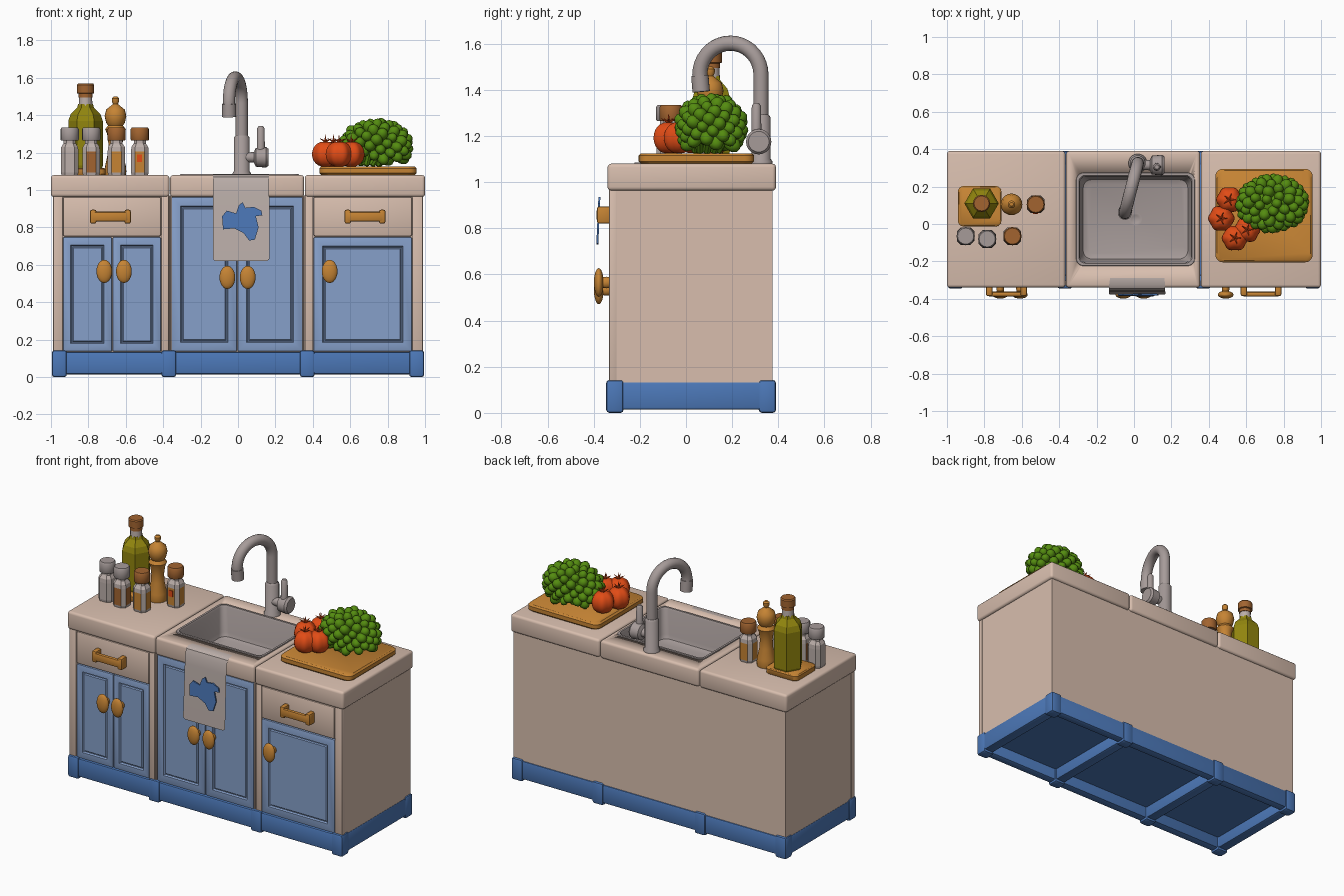
import bpy, bmesh, math, random
from mathutils import Vector, Matrix, Euler

if "Cube" in bpy.data.objects:
    bpy.data.objects.remove(bpy.data.objects["Cube"])

random.seed(4)


def colour(name, r, g, b):
    m = bpy.data.materials.new(name)
    m.diffuse_color = [((c / 255 + 0.055) / 1.055) ** 2.4 for c in (r, g, b)] + [1]
    m.use_nodes = True
    m.node_tree.nodes["Principled BSDF"].inputs["Base Color"].default_value = m.diffuse_color
    return m


CREAM = colour("cream", 216, 190, 174)
DOOR = colour("soft blue", 134, 160, 202)
BLUE = colour("deep blue", 76, 120, 184)
WOOD = colour("honey wood", 198, 132, 52)
STEEL = colour("steel grey", 166, 155, 153)
RED = colour("tomato red", 226, 76, 22)
GREEN = colour("leaf green", 84, 140, 16)
OIL = colour("olive oil", 146, 134, 14)
BROWN = colour("brown lid", 162, 100, 48)
CLOTH = colour("cloth grey", 188, 175, 170)


def make(name, bm, *mats, smooth=True):
    bmesh.ops.recalc_face_normals(bm, faces=bm.faces)
    me = bpy.data.meshes.new(name)
    bm.to_mesh(me)
    bm.free()
    ob = bpy.data.objects.new(name, me)
    bpy.context.collection.objects.link(ob)
    for m in mats:
        me.materials.append(m)
    if smooth:
        bpy.ops.object.select_all(action='DESELECT')
        ob.select_set(True)
        bpy.context.view_layer.objects.active = ob
        bpy.ops.object.shade_smooth_by_angle(angle=math.radians(40))
    return ob


def box_bm(x0, x1, y0, y1, z0, z1, bev=0.0, seg=2):
    bm = bmesh.new()
    bmesh.ops.create_cube(bm, size=1, matrix=Matrix.Translation(((x0 + x1) / 2, (y0 + y1) / 2, (z0 + z1) / 2))
                          @ Matrix.Diagonal((x1 - x0, y1 - y0, z1 - z0, 1)))
    if bev:
        bmesh.ops.bevel(bm, geom=bm.edges[:], offset=bev, segments=seg, profile=0.5, affect='EDGES')
    return bm


def box(name, x0, x1, y0, y1, z0, z1, mat, bev=0.0, seg=2):
    return make(name, box_bm(x0, x1, y0, y1, z0, z1, bev, seg), mat)


def loft(name, rings, *mats, rule=None, smooth=True):
    bm = bmesh.new()
    vs = [[bm.verts.new(p) for p in r] for r in rings]
    n = len(vs[0])
    for a, b in zip(vs, vs[1:]):
        for i in range(n):
            bm.faces.new((a[i], a[(i + 1) % n], b[(i + 1) % n], b[i]))
    bm.faces.new(vs[0][::-1])
    bm.faces.new(vs[-1])
    if rule:
        bm.normal_update()
        for f in bm.faces:
            f.material_index = rule(f.calc_center_median(), f.normal)
    return make(name, bm, *mats, smooth=smooth)


def rrect(cx, cy, hx, hy, r, z, seg=5):
    pts = []
    for k, (sx, sy) in enumerate(((1, 1), (-1, 1), (-1, -1), (1, -1))):
        for i in range(seg + 1):
            a = math.pi / 2 * (k + i / seg)
            pts.append(Vector((cx + sx * (hx - r) + r * math.cos(a), cy + sy * (hy - r) + r * math.sin(a), z)))
    return pts


def lathe(name, x, y, profile, mat, n=20, rot=None, z=0, smooth=True):
    m = Matrix.Translation((x, y, z)) @ (rot or Matrix())
    t = [2 * math.pi * i / n for i in range(n)]
    return loft(name, [[m @ Vector((r * math.cos(a), r * math.sin(a), h)) for a in t] for r, h in profile],
                mat, smooth=smooth)


# Cabinet carcass, open at the top so the basin can drop in
bm = box_bm(-0.985, 0.985, -0.315, 0.375, 0.12, 0.97)
bmesh.ops.delete(bm, geom=[f for f in bm.faces if f.calc_center_median().z > 0.96], context='FACES')
make("cabinet_body", bm, CREAM)
for i, (a, b) in enumerate(((-0.988, -0.938), (-0.41, -0.37), (-0.366, -0.358), (0.348, 0.356), (0.36, 0.402), (0.932, 0.988))):
    box(f"front_post_{i}", a, b, -0.333, -0.30, 0.12, 0.97, CREAM, 0.004)

# Blue plinth: rails, cross bars, corner feet and a recessed underside
box("plinth_underside", -0.97, 0.97, -0.32, 0.36, 0.09, 0.119, BLUE)
for y0, y1, n in ((-0.338, -0.28, "front"), (0.325, 0.382, "back")):
    box(f"plinth_rail_{n}", -0.98, 0.98, y0, y1, 0.015, 0.135, BLUE, 0.01)
for i, x in enumerate((-0.955, -0.37, 0.37, 0.955)):
    box(f"plinth_bar_{i}", x - 0.034, x + 0.034, -0.33, 0.375, 0.015, 0.134, BLUE, 0.01)
    for y0, y1, n in ((-0.346, -0.27, "front"), (0.315, 0.39, "back")):
        box(f"foot_{n}_{i}", x - 0.04, x + 0.04, y0, y1, 0, 0.143, BLUE, 0.014)


# Doors with a grooved panel
def door(name, x0, x1, z0, z1, border):
    bm = box_bm(x0, x1, -0.331, -0.30, z0, z1, 0.006)
    f = min(bm.faces, key=lambda f: f.calc_center_median().y - f.calc_area())
    for t, d in ((border, 0), (0.008, -0.01), (0.006, 0), (0.008, 0.006)):
        bmesh.ops.inset_region(bm, faces=[f], thickness=t, depth=d)
    make(name, bm, DOOR)


door("door_left_a", -0.936, -0.674, 0.137, 0.748, 0.05)
door("door_left_b", -0.67, -0.412, 0.137, 0.748, 0.05)
door("door_sink_a", -0.356, -0.006, 0.137, 0.963, 0.06)
door("door_sink_b", -0.002, 0.346, 0.137, 0.963, 0.06)
door("door_right", 0.404, 0.93, 0.137, 0.748, 0.06)

# Drawers and their bar pulls
for n, x0, x1 in (("left", -0.936, -0.412), ("right", 0.404, 0.93)):
    box(f"drawer_{n}", x0, x1, -0.334, -0.30, 0.753, 0.962, CREAM, 0.008)
    c = (x0 + x1) / 2 - (0.008 if x0 < 0 else -0.012)
    box(f"pull_bar_{n}", c - 0.1, c + 0.1, -0.388, -0.362, 0.832, 0.884, WOOD, 0.01)
    for s in (-1, 1):
        box(f"pull_end_{n}_{s}", c + s * 0.092 - 0.017, c + s * 0.092 + 0.017, -0.386, -0.325, 0.82, 0.895, WOOD, 0.01)

# Oval door knobs
for i, (x, z) in enumerate(((-0.715, 0.565), (-0.61, 0.565), (-0.057, 0.533), (0.052, 0.533), (0.49, 0.565))):
    bm = bmesh.new()
    for y, s in ((-0.378, (0.042, 0.021, 0.062)), (-0.345, (0.02, 0.035, 0.025))):
        bmesh.ops.create_uvsphere(bm, u_segments=20, v_segments=12, radius=1,
                                  matrix=Matrix.Translation((x, y, z)) @ Matrix.Diagonal((*s, 1)))
    make(f"knob_{i}", bm, WOOD)

# Worktops; the middle one is cut for the basin
box("worktop_left", -1, -0.367, -0.34, 0.39, 0.963, 1.08, CREAM, 0.016, 3)
box("worktop_right", 0.357, 1, -0.34, 0.39, 0.963, 1.08, CREAM, 0.016, 3)
top = box("worktop_middle", -0.363, 0.353, -0.34, 0.39, 0.963, 1.08, CREAM, 0.016, 3)
SX, SY = 0.008, 0.025
cutter = loft("basin_cutter", [rrect(SX, SY, 0.31, 0.242, 0.03, z) for z in (0.9, 1.2)], STEEL)
mod = top.modifiers.new("basin_hole", 'BOOLEAN')
mod.object, mod.operation, mod.solver = cutter, 'DIFFERENCE', 'EXACT'
bpy.context.view_layer.objects.active = top
bpy.ops.object.modifier_apply(modifier=mod.name)
bpy.data.objects.remove(cutter)

# Basin shell
loft("sink_basin", [rrect(SX, SY, hx, hy, r, z) for hx, hy, r, z in (
    (0.27, 0.2, 0.04, 0.86), (0.308, 0.24, 0.04, 0.9), (0.308, 0.24, 0.035, 1.078), (0.318, 0.25, 0.04, 1.078),
    (0.316, 0.248, 0.04, 1.086), (0.303, 0.235, 0.035, 1.086), (0.298, 0.23, 0.035, 1.075), (0.288, 0.22, 0.04, 0.92),
    (0.28, 0.212, 0.045, 0.895), (0.26, 0.19, 0.04, 0.885))], STEEL)
lathe("sink_drain", SX, SY, [(0.035, 0.88), (0.035, 0.889), (0.025, 0.889), (0.02, 0.886)], STEEL)


# Tap: body, swan neck, nozzle and side lever
def tube(name, pts, r, mat):
    rings = []
    for i, p in enumerate(pts):
        d = (pts[min(i + 1, len(pts) - 1)] - pts[max(i - 1, 0)]).normalized()
        u = d.cross(side).normalized()
        w = d.cross(u)
        rings.append([p + r * (math.cos(a) * u + math.sin(a) * w) for a in [math.pi * k / 8 for k in range(16)]])
    loft(name, rings, mat)


FX, FY, R = 0.02, 0.325, 0.137
out = Vector((-0.25, -0.968, 0)).normalized()
side = out.cross(Vector((0, 0, 1)))
arc = [Vector((FX, FY, 1.465)) + out * (R - R * math.cos(a)) + Vector((0, 0, R * math.sin(a)))
       for a in [math.radians(10 * k) for k in range(20)]]
tube("tap_neck", [Vector((FX, FY, 1.27))] + arc, 0.033, STEEL)
tip = (arc[-1] - arc[-2]).normalized()
tube("tap_nozzle", [arc[-1] - tip * 0.02, arc[-1] + tip * 0.05], 0.038, STEEL)
lathe("tap_body", FX, FY, [(0.05, 1.075), (0.05, 1.09), (0.042, 1.1), (0.042, 1.28), (0.033, 1.292)], STEEL)
lathe("tap_valve", FX, 0.315, [(0.025, 0), (0.028, 0.065), (0.05, 0.075), (0.055, 0.13), (0.045, 0.143)], STEEL,
      rot=Matrix.Rotation(math.pi / 2, 4, 'Y'), z=1.175)
lathe("tap_lever", 0.122, 0.305, [(0.022, 1.19), (0.02, 1.33), (0.012, 1.342)], STEEL, 12)

# Towel over the front edge with a blue whale print
rows = [(-0.29, 1.082, 0.145), (-0.325, 1.082, 0.15), (-0.345, 1.07, 0.15), (-0.355, 1.04, 0.15), (-0.36, 0.98, 0.15),
        (-0.3753, 0.635, 0.152), (-0.3756, 0.628, 0.149), (-0.376, 0.62, 0.138)]
bm = bmesh.new()
for y, z, h in rows:
    bm.verts.new((0.017 - h, y, z)), bm.verts.new((0.017 + h, y, z))
bm.verts.ensure_lookup_table()
for i in range(0, 2 * len(rows) - 2, 2):
    bm.faces.new([bm.verts[i + k] for k in (0, 1, 3, 2)])
bmesh.ops.solidify(bm, geom=bm.faces[:], thickness=0.014)
bm2 = make("towel", bm, CLOTH)
whale = [(-0.085, 0.86), (-0.06, 0.89), (-0.01, 0.875), (0.005, 0.92), (0.025, 0.935), (0.04, 0.905), (0.085, 0.91),
         (0.125, 0.89), (0.13, 0.865), (0.095, 0.86), (0.11, 0.8), (0.09, 0.735), (0.06, 0.73), (0.03, 0.77),
         (-0.02, 0.795), (-0.08, 0.79)]
n = len(whale)
loft("towel_print", [[Vector((x, -0.36 - (0.98 - z) * 0.0443 - d, z)) for x, z in whale] for d in (0.009, 0.0175)],
     BLUE, smooth=False)

# Oil bottle on a wooden coaster
loft("coaster", [rrect(-0.825, 0.095, h, h * 0.93, 0.03, z) for h, z in ((0.112, 1.08), (0.116, 1.085), (0.116, 1.112), (0.11, 1.118))], WOOD)
lathe("oil_bottle", -0.815, 0.11, [(0.088, 1.118), (0.092, 1.13), (0.092, 1.37), (0.08, 1.405), (0.045, 1.44), (0.04, 1.46)],
      OIL, 6, smooth=False)
lathe("bottle_neck", -0.815, 0.11, [(0.038, 1.43), (0.034, 1.51)], CLOTH, 12)
lathe("bottle_cap", -0.815, 0.11, [(0.038, 1.495), (0.038, 1.515), (0.046, 1.518), (0.046, 1.563), (0.04, 1.57)], BROWN, 16)

# Pepper mill
lathe("pepper_mill", -0.655, 0.105, [(0.055, 1.08), (0.058, 1.1), (0.055, 1.13), (0.04, 1.2), (0.038, 1.25), (0.045, 1.3),
      (0.055, 1.325), (0.04, 1.345), (0.05, 1.36), (0.058, 1.395), (0.05, 1.43), (0.025, 1.45), (0.013, 1.46),
      (0.02, 1.475), (0.02, 1.49), (0.01, 1.5)], WOOD)

# Spice jars: chamfered glass with coloured contents
for i, (x, y, fill, lid) in enumerate(((-0.9, -0.065, CLOTH, STEEL), (-0.785, -0.08, BROWN, STEEL),
                                       (-0.65, -0.065, WOOD, BROWN), (-0.525, 0.105, WOOD, BROWN))):
    loft(f"jar_{i}", [rrect(x, y, h, h, h * 0.45, z, 1) for h, z in
                      ((0.044, 1.08), (0.047, 1.095), (0.047, 1.205), (0.045, 1.23), (0.032, 1.25), (0.032, 1.28))],
         CLOTH, fill, rule=lambda c, nn: int(1.1 < c.z < 1.21 and max(abs(nn.x), abs(nn.y)) > 0.95), smooth=False)
    lathe(f"jar_lid_{i}", x, y, [(0.046, 1.265), (0.049, 1.27), (0.049, 1.325), (0.043, 1.335)], lid, 16)
box("jar_label", -0.54, -0.512, 0.054, 0.06, 1.15, 1.19, RED)

# Chopping board
loft("chopping_board", [rrect(0.695, 0.045, 0.26 - d, 0.25 - d, 0.04, z) for d, z in
                        ((0.01, 1.08), (0, 1.09), (0, 1.115), (0.01, 1.125))], WOOD)

# Ribbed tomatoes with little spiky tops
for i, (x, y) in enumerate(((0.51, 0.13), (0.467, 0.03), (0.54, -0.075), (0.605, -0.03))):
    rings = []
    for k in range(1, 12):
        p = math.pi * k / 12
        rings.append([Vector((x, y, 1.192)) + Vector((q * math.cos(a), q * math.sin(a), -0.068 * math.cos(p)))
                      for a in [math.pi * j / 15 for j in range(30)]
                      for q in [0.068 * math.sin(p) ** 0.85 * (1 + 0.05 * math.cos(6 * a))]])
    loft(f"tomato_{i}", rings, RED)
    bm = bmesh.new()
    for k in range(6):
        m = Matrix.Translation((x, y, 1.258)) @ Euler((0, 1.1 if k else 0, k * math.tau / 5)).to_matrix().to_4x4()
        bmesh.ops.create_cone(bm, cap_ends=True, segments=6, radius1=0.007, radius2=0.001, depth=0.04,
                              matrix=m @ Matrix.Translation((0, 0, 0.018)))
    make(f"tomato_top_{i}", bm, RED)

# Leafy green bunch: core, stalks and rounded leaves
bm = bmesh.new()
C, S = Vector((0.74, 0.11, 1.235)), Vector((0.165, 0.125, 0.118))
bmesh.ops.create_icosphere(bm, subdivisions=3, radius=1, matrix=Matrix.Translation(C + Vector((0, 0, 0.015))) @ Matrix.Diagonal((0.15, 0.11, 0.1, 1)))
for k in range(80):
    z = 1 - 1.6 * (k + 0.5) / 80
    a = k * 2.39996
    q = math.sqrt(1 - z * z)
    d = Vector((q * math.cos(a), q * math.sin(a), z))
    s = random.uniform(0.026, 0.034)
    m = Matrix.Translation(C + d * S) @ d.to_track_quat('Z', 'Y').to_matrix().to_4x4()
    bmesh.ops.create_icosphere(bm, subdivisions=2, radius=1, matrix=m @ Matrix.Diagonal((s, s, s * 1.25, 1)))
for k in range(10):
    a = k * math.tau / 10
    foot = Vector((0.7 + 0.05 * math.cos(a), 0.09 + 0.05 * math.sin(a), 1.135))
    v = C + Vector((0.11 * math.cos(a), 0.085 * math.sin(a), 0)) - foot
    bmesh.ops.create_cone(bm, cap_ends=True, segments=8, radius1=0.018, radius2=0.022, depth=v.length,
                          matrix=Matrix.Translation(foot + v / 2) @ v.to_track_quat('Z', 'Y').to_matrix().to_4x4())
make("leafy_greens", bm, GREEN)
